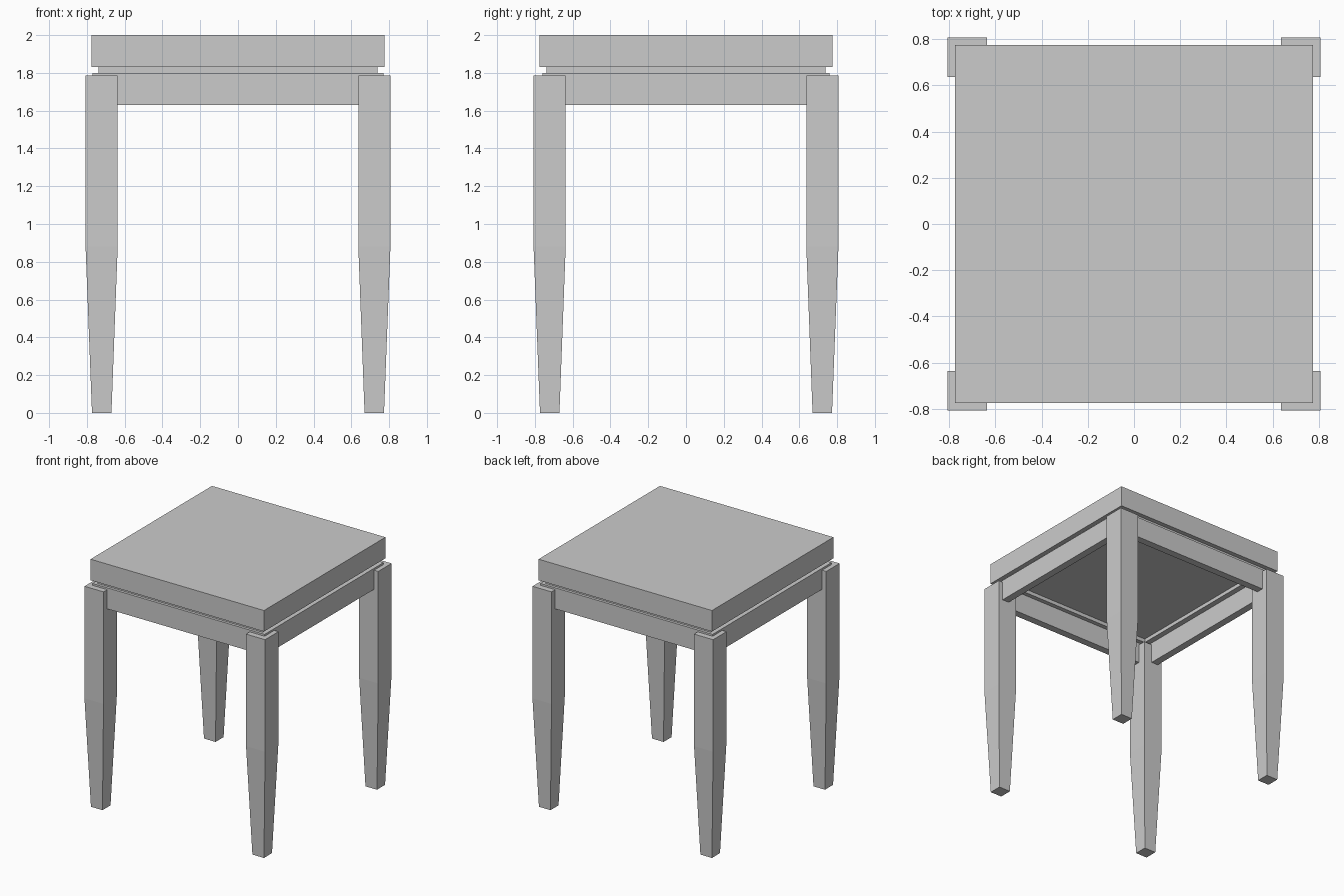
import bpy, bmesh

if "Cube" in bpy.data.objects:
    bpy.data.objects.remove(bpy.data.objects["Cube"])


def mesh_object(name, bm):
    bmesh.ops.recalc_face_normals(bm, faces=bm.faces)
    me = bpy.data.meshes.new(name)
    bm.to_mesh(me)
    bm.free()
    ob = bpy.data.objects.new(name, me)
    bpy.context.collection.objects.link(ob)
    return ob


def box(name, lo, hi):
    bm = bmesh.new()
    bmesh.ops.create_cube(bm, size=1)
    for v in bm.verts:
        v.co = [(a + b) / 2 + c * (b - a) for a, b, c in zip(lo, hi, v.co)]
    return mesh_object(name, bm)


def loft(name, sections, closed=False):
    """Square sections (inner, outer, z) joined from bottom to top."""
    bm = bmesh.new()
    rings = [[bm.verts.new((x, y, z)) for x, y in ((a, a), (b, a), (b, b), (a, b))]
             for a, b, z in sections]
    pairs = list(zip(rings, rings[1:]))
    if closed:
        pairs.append((rings[-1], rings[0]))
    else:
        bm.faces.new(rings[0])
        bm.faces.new(rings[-1])
    for r, s in pairs:
        for i in range(4):
            j = (i + 1) % 4
            bm.faces.new((r[i], r[j], s[j], s[i]))
    return mesh_object(name, bm)


# Thick square seat
box("seat", (-0.775, -0.775, 1.83), (0.775, 0.775, 2.0))

# Recessed spacer frame under the seat
o, i = 0.738, 0.665
loft("spacer_frame", [(-o, o, 1.80), (-o, o, 1.83), (-i, i, 1.83), (-i, i, 1.80)], closed=True)

# Four legs: straight above, tapered towards the foot
for side_y, fb in ((-1, "front"), (1, "back")):
    for side_x, lr in ((-1, "left"), (1, "right")):
        leg = loft(f"{fb}_{lr}_leg", [(0.67, 0.773, 0), (0.637, 0.807, 0.88), (0.637, 0.807, 1.785)])
        for v in leg.data.vertices:
            v.co.x *= side_x
            v.co.y *= side_y
        if side_x * side_y < 0:
            leg.data.flip_normals()

# Apron rails between the legs
for s, fb, lr in ((-1, "front", "left"), (1, "back", "right")):
    ya, yb = sorted((s * 0.70, s * 0.76))
    xa, xb = sorted((s * 0.71, s * 0.77))
    box(f"{fb}_rail", (-0.77, ya, 1.63), (0.77, yb, 1.80))
    box(f"{lr}_rail", (xa, -0.76, 1.63), (xb, 0.76, 1.80))
